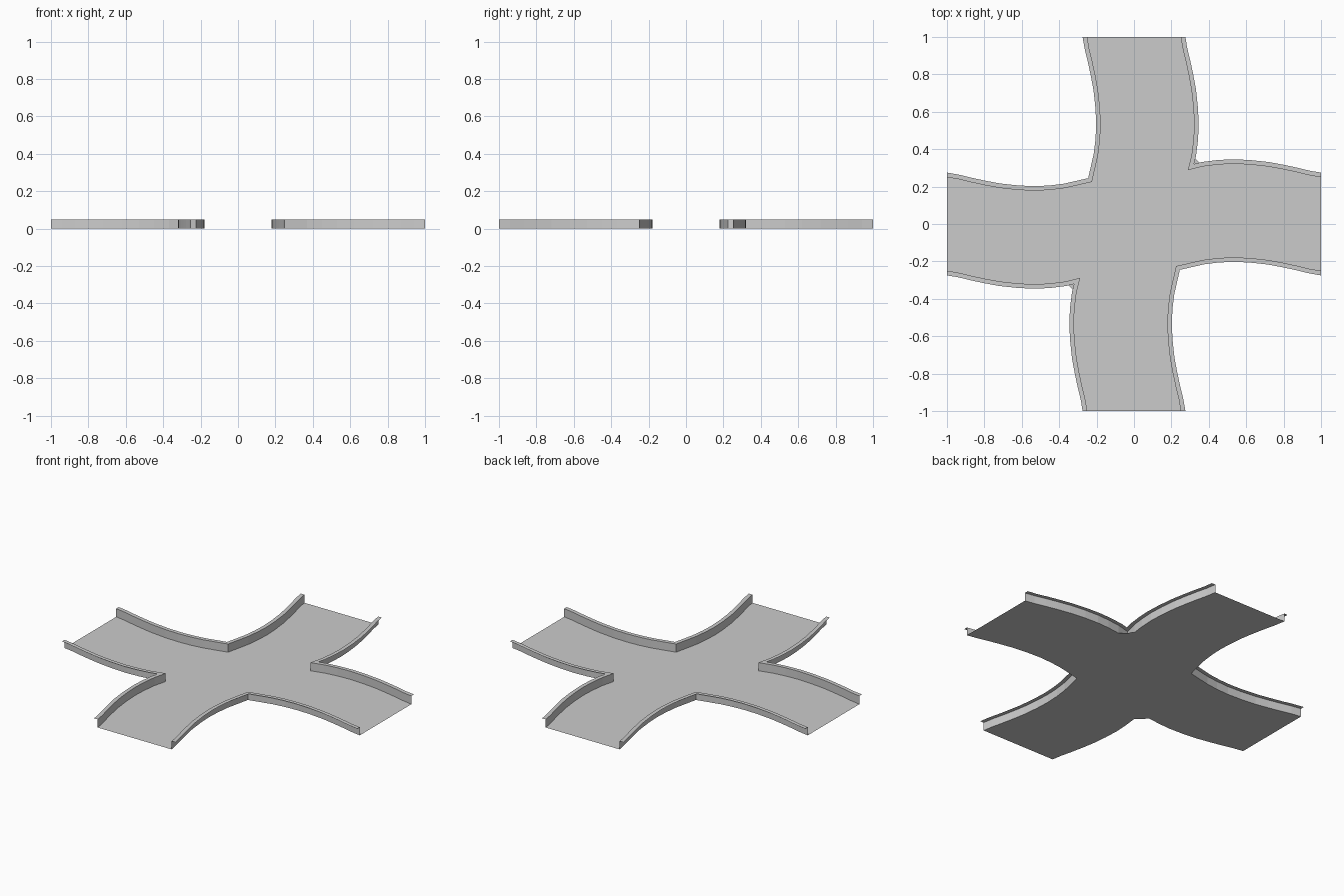
import bpy, bmesh
from mathutils import Vector

if "Cube" in bpy.data.objects:
    bpy.data.objects.remove(bpy.data.objects["Cube"])

HALF, HEIGHT, LIP = 0.25, 0.05, 0.024

# sideways bend of an arm (distance from centre, offset)
BEND = [(0.37, 0.058), (0.45, 0.068), (0.53, 0.072), (0.62, 0.068),
        (0.72, 0.057), (0.80, 0.042), (0.87, 0.027), (0.94, 0.010), (1.0, 0.0)]


def corner_path(sign, corner):
    """Arm side curve running in to the inner corner, then mirrored across the diagonal."""
    side = [Vector((corner, corner))] + [Vector((t, HALF + sign * c)) for t, c in BEND]
    return side[::-1] + [Vector((p.y, p.x)) for p in side[1:]]


def right_normal(a, b):
    d = (b - a).normalized()
    return Vector((d.y, -d.x))


def lip_path(path):
    """Mitred offset of the path towards the outside of the track."""
    out = []
    for i, p in enumerate(path):
        if i == 0:
            out.append(p + Vector((0, LIP + 0.001)))
        elif i == len(path) - 1:
            out.append(p + Vector((LIP + 0.001, 0)))
        else:
            n1 = right_normal(path[i - 1], p)
            n2 = right_normal(p, path[i + 1])
            m = (n1 + n2).normalized()
            out.append(p + m * (LIP / m.dot(n1)))
    return out


def make_object(name, bm):
    mesh = bpy.data.meshes.new(name)
    bm.to_mesh(mesh)
    bm.free()
    obj = bpy.data.objects.new(name, mesh)
    bpy.context.collection.objects.link(obj)
    return obj


def quarter_turn(p):
    return Vector((-p.y, p.x))


# four inner corners, counter-clockwise, alternating wide and narrow
outline, rails = [], []
for k in range(4):
    sign, corner = ((1, 0.288), (-1, 0.225))[k % 2]
    path = corner_path(sign, corner)
    lip = lip_path(path)
    for _ in range(k):
        path = [quarter_turn(p) for p in path]
        lip = [quarter_turn(p) for p in lip]
    outline += path
    rails.append((path, lip))

# flat crossing floor
bm = bmesh.new()
face = bm.faces.new([bm.verts.new((p.x, p.y, 0)) for p in outline])
bmesh.ops.triangulate(bm, faces=[face])
make_object("crossing_floor", bm)

# upright side walls with an outward lip along the top
names = ["back_right", "back_left", "front_left", "front_right"]
for name, (path, lip) in zip(names, rails):
    bm = bmesh.new()
    rows = [[bm.verts.new((p.x, p.y, 0)) for p in path],
            [bm.verts.new((p.x, p.y, HEIGHT)) for p in path],
            [bm.verts.new((p.x, p.y, HEIGHT)) for p in lip]]
    for low, high in zip(rows, rows[1:]):
        for i in range(len(path) - 1):
            bm.faces.new((low[i], high[i], high[i + 1], low[i + 1]))
    make_object("side_wall_" + name, bm)
